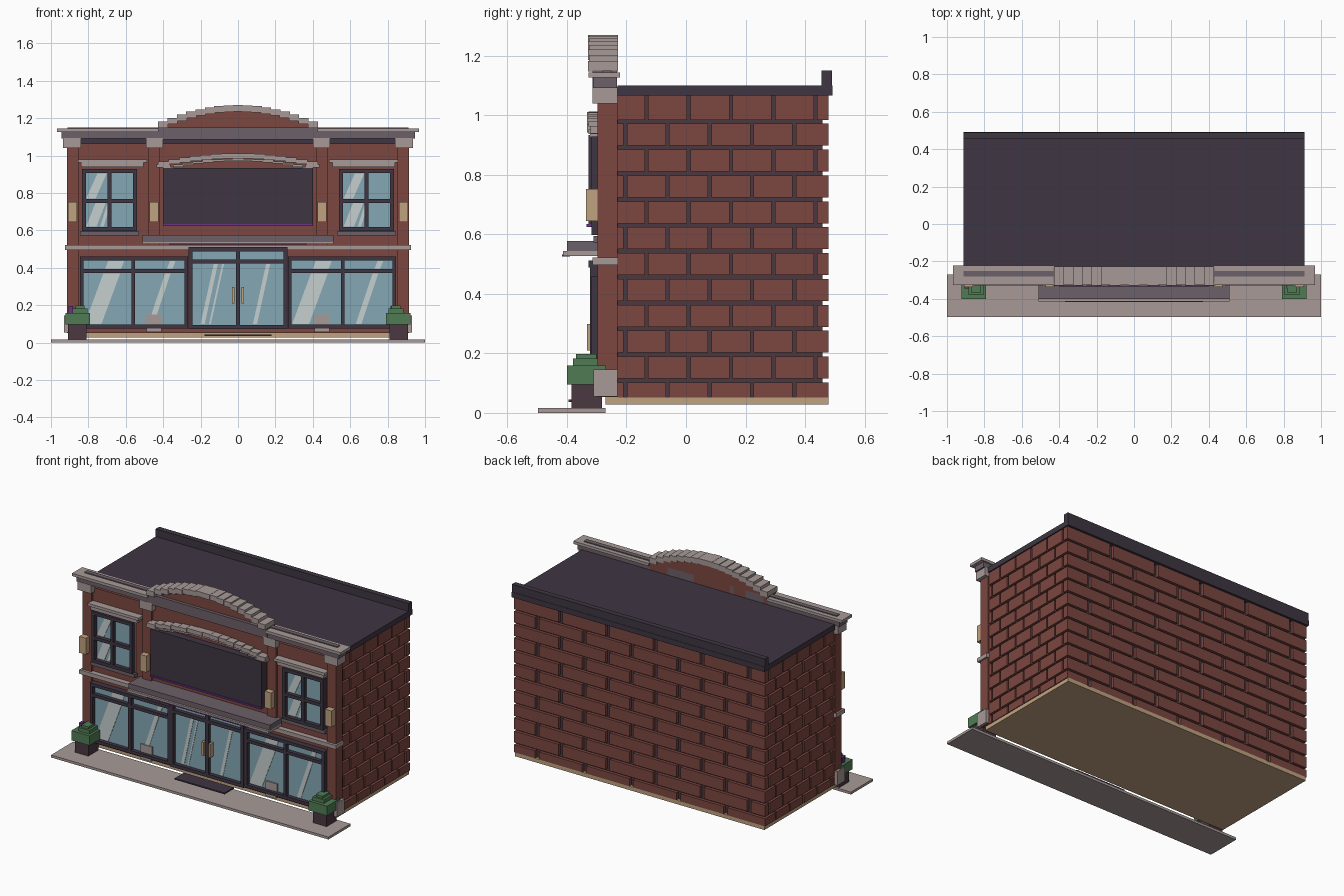
import bpy, bmesh, math

if "Cube" in bpy.data.objects:
    bpy.data.objects.remove(bpy.data.objects["Cube"], do_unlink=True)


def material(name, rgb):
    lin = [((c / 255 + 0.055) / 1.055) ** 2.4 for c in rgb] + [1.0]
    m = bpy.data.materials.new(name)
    m.use_nodes = True
    m.diffuse_color = lin
    m.node_tree.nodes["Principled BSDF"].inputs["Base Color"].default_value = lin
    return m


BRICK = material("red brick", (124, 71, 64))
STONE = material("pale stone", (167, 154, 151))
MAUVE = material("mauve grey", (108, 96, 104))
DARK = material("charcoal", (62, 54, 66))
GLASS = material("blue glass", (133, 168, 181))
GLINT = material("glass glint", (198, 207, 207))
TAN = material("tan", (192, 162, 128))
GREEN = material("leaf green", (80, 124, 84))
POT = material("dark plum", (74, 57, 64))
PURPLE = material("purple", (104, 52, 136))


def finish(name, bm, mat):
    bmesh.ops.recalc_face_normals(bm, faces=bm.faces)
    me = bpy.data.meshes.new(name)
    bm.to_mesh(me)
    bm.free()
    me.materials.append(mat)
    ob = bpy.data.objects.new(name, me)
    bpy.context.collection.objects.link(ob)
    return ob


def add_prism(bm, outline, y0, y1):
    """Extrude an (x, z) outline from y0 to y1."""
    a = [bm.verts.new((x, y0, z)) for x, z in outline]
    b = [bm.verts.new((x, y1, z)) for x, z in outline]
    bm.faces.new(a)
    bm.faces.new(b[::-1])
    for i in range(len(a)):
        j = (i + 1) % len(a)
        bm.faces.new((a[i], b[i], b[j], a[j]))


def part(name, mat, boxes, mirror=False):
    """One object from boxes (x0, x1, y0, y1, z0, z1), optionally mirrored in x."""
    bm = bmesh.new()
    if mirror:
        boxes = list(boxes) + [(-b[1], -b[0]) + tuple(b[2:]) for b in boxes]
    for x0, x1, y0, y1, z0, z1 in boxes:
        add_prism(bm, [(x0, z0), (x1, z0), (x1, z1), (x0, z1)], y0, y1)
    return finish(name, bm, mat)


def frame(x0, x1, z0, z1, t, xs=(), zs=(), y0=-0.318, y1=-0.275):
    """Boxes for a window frame with inner uprights xs and crossbars zs."""
    out = [(x0, x0 + t, y0, y1, z0, z1), (x1 - t, x1, y0, y1, z0, z1),
           (x0, x1, y0, y1, z0, z0 + t), (x0, x1, y0, y1, z1 - t, z1)]
    out += [(x - t / 2, x + t / 2, y0, y1, z0, z1) for x in xs]
    out += [(x0, x1, y0, y1, z - t / 2, z + t / 2) for z in zs]
    return out


# Pavement, doormat and base
part("pavement", STONE, [(-1, 1, -0.497, -0.27, 0, 0.016)])
part("doormat", DARK, [(-0.18, 0.18, -0.395, -0.30, 0.036, 0.045)])
part("base_plinth", TAN, [(-0.9, 0.9, -0.27, 0.478, 0.028, 0.053)])

# Mortar core with raised bricks on the sides and back
D = 0.02
WX, WY0, WY1 = 0.905, -0.23, 0.478
part("mortar_core", POT, [(-WX + D, WX - D, WY0, WY1 - D, 0.052, 1.066)])
levels = [0.046] + [0.109 + 0.0869 * i for i in range(11)] + [1.072]


def course(lo, hi, first, step, gap):
    """Brick spans between lo and hi with joints of width gap."""
    joints, p = [], first
    while p < hi:
        if p > lo + gap:
            joints.append(p)
        p += step
    edges = [lo - gap / 2] + joints + [hi + gap / 2]
    return [(a + gap / 2, b - gap / 2) for a, b in zip(edges, edges[1:])]


side_bricks, back_bricks = [], []
for row in range(12):
    z0, z1 = levels[row] + 0.0065, levels[row + 1] - 0.0065
    odd = row % 2
    for a, b in course(WY0, WY1, -0.133 if odd else -0.204, 0.142, 0.011):
        side_bricks.append((WX - D, WX, a, b, z0, z1))
    for a, b in course(-WX + D, WX - D, -0.79 if odd else -0.62, 0.34, 0.028):
        back_bricks.append((a, b, WY1 - D, WY1, z0, z1))
part("side_bricks", BRICK, side_bricks, mirror=True)
part("back_bricks", BRICK, back_bricks)

# Roof
part("roof_slab", DARK, [(-0.912, 0.912, -0.23, 0.492, 1.066, 1.10)])
part("roof_rear_parapet", DARK, [(-0.912, 0.912, 0.455, 0.49, 1.10, 1.15)])

# Front wall, pilasters and their stone blocks
part("front_wall", BRICK, [(-0.9, 0.9, -0.28, -0.229, 0.053, 1.066)])
part("pilasters", BRICK, [(0.85, 0.914, -0.297, -0.23, 0.053, 1.045),
                          (0.417, 0.482, -0.297, -0.23, 0.52, 1.045)], True)
part("pilaster_feet", STONE, [(0.84, 0.93, -0.31, -0.23, 0.055, 0.146)], True)
part("cornice_corbels", STONE, [(0.84, 0.936, -0.314, -0.23, 1.04, 1.094),
                                (0.40, 0.492, -0.314, -0.23, 1.04, 1.094)], True)

# Cornice
part("cornice_band", MAUVE, [(0.42, 0.945, -0.312, -0.232, 1.092, 1.128)], True)
part("cornice_cap", STONE, [(0.425, 0.968, -0.327, -0.222, 1.126, 1.144)], True)
part("cornice_top_strip", MAUVE, [(0.43, 0.912, -0.28, -0.25, 1.144, 1.15)], True)
part("arch_band", MAUVE, [(-0.43, 0.43, -0.314, -0.232, 1.085, 1.15)])


def arch(count, half, peak, drop, thick, y0, y1, bottom):
    """Stepped arch stones and the brick fill under each of them."""
    stones, fill = [], []
    w = 2 * half / count
    for i in range(count):
        x = -half + w * (i + 0.5)
        top = peak - drop * (x / half) ** 2
        stones.append((x - w * 0.54, x + w * 0.54, y0 + 0.004 * (i % 2), y1, top - thick, top))
        if top - thick > bottom:
            fill.append((x - w / 2, x + w / 2, y0 + 0.037, y1 - 0.004, bottom, top - thick))
    return stones, fill


stones, fill = arch(17, 0.425, 1.27, 0.10, 0.034, -0.33, -0.228, 1.10)
part("parapet_arch_stones", STONE, stones)
part("parapet_arch_brick", BRICK, fill)
stones, _ = arch(15, 0.425, 1.012, 0.05, 0.026, -0.332, -0.275, 0.95)
part("sign_arch_stones", STONE, stones)
stones, _ = arch(15, 0.40, 0.984, 0.05, 0.012, -0.322, -0.275, 0.95)
part("sign_arch_lower_stones", STONE, stones)
part("sign_arch_ends", STONE, [(0.36, 0.435, -0.328, -0.275, 0.937, 0.952)], True)

# Sign board
part("sign_board", DARK, [(-0.40, 0.40, -0.328, -0.275, 0.634, 0.933)])
part("sign_light_strip", PURPLE, [(-0.40, 0.40, -0.335, -0.30, 0.624, 0.634)])

# Mid band and awning
part("mid_band", STONE, [(-0.925, 0.925, -0.314, -0.229, 0.496, 0.522)])
part("awning_slab", STONE, [(-0.51, 0.51, -0.414, -0.28, 0.527, 0.543)])
part("awning_top", MAUVE, [(-0.51, 0.51, -0.40, -0.28, 0.543, 0.577)])
part("awning_light_strip", PURPLE, [(-0.37, 0.37, -0.416, -0.39, 0.526, 0.532)])

# Upper windows
part("upper_window_glass", GLASS, [(0.54, 0.835, -0.292, -0.275, 0.60, 0.925)], True)
part("upper_window_frames", DARK, frame(0.54, 0.835, 0.597, 0.928, 0.021, [0.688], [0.758]), True)
part("upper_window_lintels", STONE, [(0.487, 0.855, -0.328, -0.275, 0.962, 0.98),
                                     (0.505, 0.84, -0.32, -0.275, 0.938, 0.962)], True)
part("upper_window_sills", MAUVE, [(0.53, 0.845, -0.31, -0.275, 0.572, 0.594)], True)

# Wall lamps
part("wall_lamps", TAN, [(0.862, 0.91, -0.336, -0.29, 0.645, 0.752),
                         (0.426, 0.472, -0.336, -0.29, 0.645, 0.752)], True)

# Shop windows
part("shop_window_glass", GLASS, [(0.267, 0.845, -0.292, -0.275, 0.08, 0.455)], True)
part("shop_window_frames", DARK, frame(0.267, 0.845, 0.077, 0.46, 0.02, [0.56], [0.383]), True)
part("shop_window_notices", STONE, [(0.41, 0.492, -0.30, -0.291, 0.098, 0.15)], True)
part("shop_window_sills", STONE, [(0.41, 0.49, -0.31, -0.275, 0.058, 0.075)], True)

# Entrance doors
part("door_glass", GLASS, [(-0.26, 0.26, -0.297, -0.275, 0.08, 0.50)])
part("door_frames", DARK, frame(-0.265, 0.265, 0.072, 0.51, 0.022, [0], [0.435], -0.322))
part("door_header", DARK, [(-0.265, 0.265, -0.328, -0.275, 0.488, 0.512)])
part("door_handles", TAN, [(0.018, 0.032, -0.332, -0.297, 0.21, 0.298)], True)

# Slanted glints: bottom-left x, width, bottom z, top z, lean to the right
glints = [(0.0, 0.055, 0.62, 0.748, 0.05), (0.0, 0.05, 0.77, 0.905, 0.06),
          (0.075, 0.018, 0.62, 0.748, 0.04)]
panes = [(x + dx, w, z0, z1, lean) for x in (-0.812, 0.565)
         for dx, w, z0, z1, lean in glints]
for x in (-0.82, 0.29):
    panes += [(x, 0.09, 0.10, 0.37, 0.10), (x + 0.11, 0.085, 0.395, 0.437, 0.016),
              (x + 0.34, 0.03, 0.10, 0.37, 0.09), (x + 0.44, 0.03, 0.395, 0.437, 0.016)]
bm = bmesh.new()
for x, w, z0, z1, lean in panes:
    add_prism(bm, [(x, z0), (x + w, z0), (x + w + lean, z1), (x + lean, z1)], -0.295, -0.291)
for x, w, z0, z1, lean in [(-0.20, 0.022, 0.10, 0.42, 0.07), (-0.155, 0.01, 0.10, 0.42, 0.07),
                           (0.08, 0.022, 0.10, 0.42, 0.07)]:
    add_prism(bm, [(x, z0), (x + w, z0), (x + w + lean, z1), (x + lean, z1)], -0.30, -0.296)
finish("glass_glints", bm, GLINT)

# Planters
part("planter_pots", POT, [(0.81, 0.908, -0.384, -0.282, 0.016, 0.10)], True)
part("planter_shrubs", GREEN, [(0.79, 0.922, -0.40, -0.268, 0.096, 0.159),
                               (0.805, 0.885, -0.38, -0.295, 0.159, 0.183),
                               (0.82, 0.87, -0.37, -0.30, 0.183, 0.198)], True)
part("planter_flowers", PURPLE, [(-0.905, -0.882, -0.345, -0.32, 0.159, 0.195),
                                 (0.815, 0.84, -0.345, -0.32, 0.159, 0.197)])
